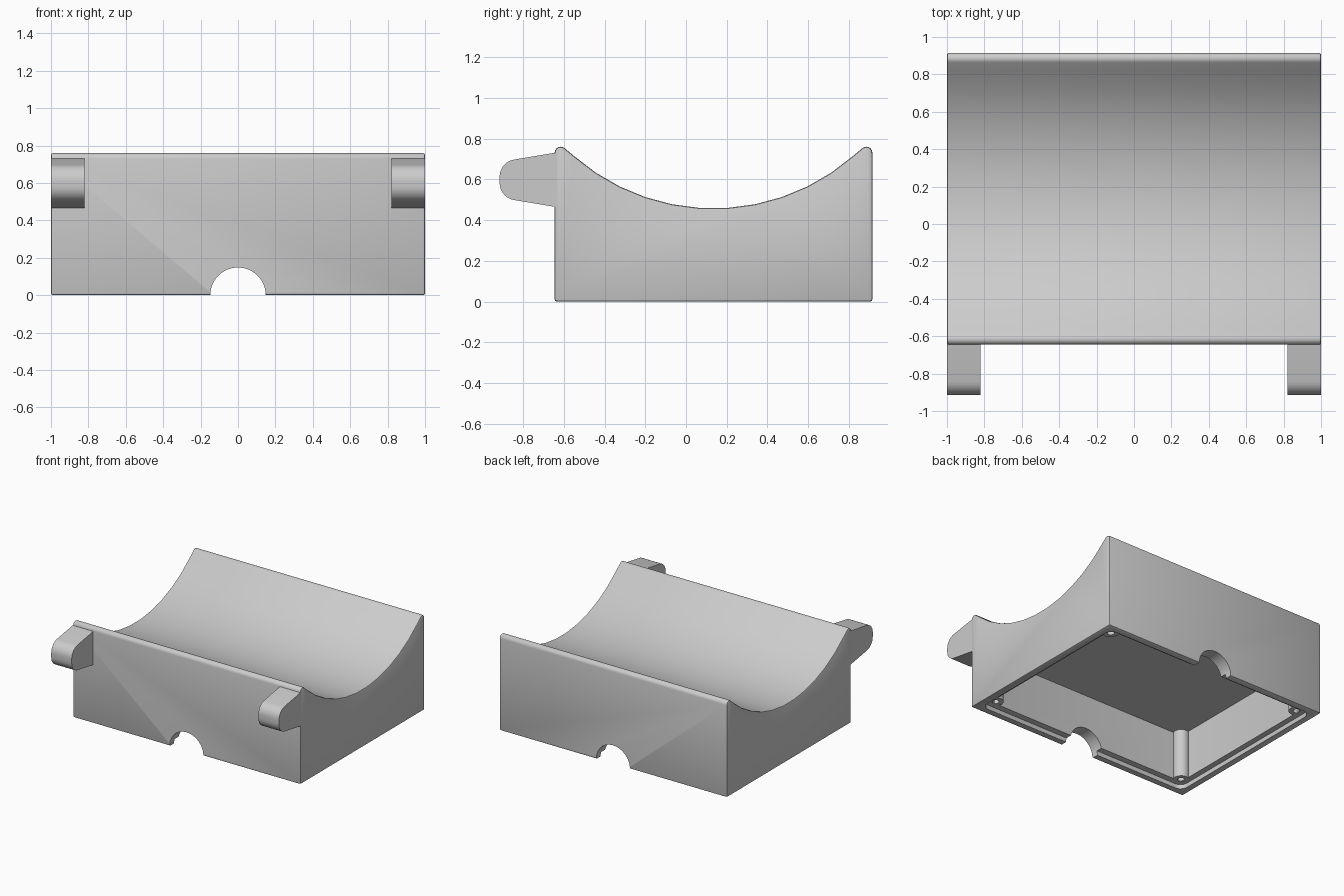
import bpy, bmesh
from math import sin, cos, pi, radians
from mathutils import Vector

old = bpy.data.objects.get("Cube")
if old:
    bpy.data.objects.remove(old, do_unlink=True)

grey = bpy.data.materials.new("light_grey")
grey.use_nodes = True
grey.diffuse_color = (0.6, 0.6, 0.6, 1)
grey.node_tree.nodes["Principled BSDF"].inputs["Base Color"].default_value = (0.6, 0.6, 0.6, 1)


def arc(cx, cy, r, start, end, n):
    """Points on a circular arc, angles in degrees."""
    angles = [radians(start + (end - start) * i / n) for i in range(n + 1)]
    return [(cx + r * cos(a), cy + r * sin(a)) for a in angles]


def rounded_rect(x, y0, y1, r):
    corners = [(x - r, y1 - r), (r - x, y1 - r), (r - x, y0 + r), (x - r, y0 + r)]
    return [p for i, (a, b) in enumerate(corners) for p in arc(a, b, r, 90 * i, 90 * i + 90, 6)]


def prism(name, points, axis, lo, hi):
    """Extrude a profile along x (y,z points), y (x,z points) or z (x,y points)."""
    place = {"x": lambda p, t: (t, p[0], p[1]),
             "y": lambda p, t: (p[0], t, p[1]),
             "z": lambda p, t: (p[0], p[1], t)}[axis]
    bm = bmesh.new()
    base = bm.faces.new([bm.verts.new(place(p, lo)) for p in points])
    result = bmesh.ops.extrude_face_region(bm, geom=[base])
    moved = [g for g in result["geom"] if isinstance(g, bmesh.types.BMVert)]
    bmesh.ops.translate(bm, verts=moved, vec=Vector(place((0, 0), hi - lo)))
    bmesh.ops.recalc_face_normals(bm, faces=bm.faces)
    mesh = bpy.data.meshes.new(name)
    bm.to_mesh(mesh)
    bm.free()
    mesh.materials.append(grey)
    obj = bpy.data.objects.new(name, mesh)
    bpy.context.collection.objects.link(obj)
    return obj


def activate(obj):
    bpy.ops.object.select_all(action="DESELECT")
    obj.select_set(True)
    bpy.context.view_layer.objects.active = obj


def cut(obj, cutter):
    mod = obj.modifiers.new("cut", "BOOLEAN")
    mod.operation = "DIFFERENCE"
    mod.solver = "EXACT"
    mod.object = cutter
    activate(obj)
    bpy.ops.object.modifier_apply(modifier=mod.name)
    bpy.data.objects.remove(cutter, do_unlink=True)


def smooth(obj):
    activate(obj)
    bpy.ops.object.shade_smooth_by_angle(angle=radians(32))


FRONT, BACK, MID = -0.645, 0.915, 0.135

# Body: block with a concave cradle between two rounded rims
profile = [(FRONT, 0)]
profile += arc(FRONT + 0.03, 0.73, 0.03, 180, 45, 6)
profile += arc(MID, 1.497, 1.04, 270 - 41.25, 270 + 41.25, 11)
profile += arc(BACK - 0.03, 0.73, 0.03, 135, 0, 6)
profile += [(BACK, 0)]
body = prism("cradle_body", profile, "x", -1, 1)
bevel = body.modifiers.new("soft_edges", "BEVEL")
bevel.width = 0.011
bevel.segments = 2
bevel.limit_method = "ANGLE"
bevel.angle_limit = radians(40)
activate(body)
bpy.ops.object.modifier_apply(modifier=bevel.name)

# Hollow underside, stepped lid ledge and cable notches front and back
cut(body, prism("cavity_cutter", rounded_rect(0.9, -0.54, 0.81, 0.03), "z", -0.1, 0.42))
cut(body, prism("ledge_cutter", rounded_rect(0.945, -0.59, 0.86, 0.06), "z", -0.1, 0.035))
cut(body, prism("notch_cutter", arc(0, 0, 0.148, 0, 360, 48)[:-1], "y", -1, 1))
smooth(body)

# Screw bosses in the four inner corners
for side, sx in (("right", -0.88), ("left", 0.88)):
    for end, y in (("front", -0.516), ("back", 0.786)):
        boss = prism(f"{end}_{side}_boss", arc(sx, y, 0.06, 0, 360, 24)[:-1], "z", 0.033, 0.43)
        cut(boss, prism("drill", arc(sx, y, 0.027, 0, 360, 16)[:-1], "z", -0.1, 0.3))
        smooth(boss)

# Rounded arms projecting from the front corners
arm = [(-0.633, 0.732)]
arm += arc(-0.83, 0.613, 0.085, 99, 180, 7)
arm += arc(-0.83, 0.582, 0.085, 180, 261, 7)
arm += [(-0.633, 0.463)]
for side, x0 in (("right", -1), ("left", 0.82)):
    smooth(prism(f"{side}_arm", arm, "x", x0, x0 + 0.18))
